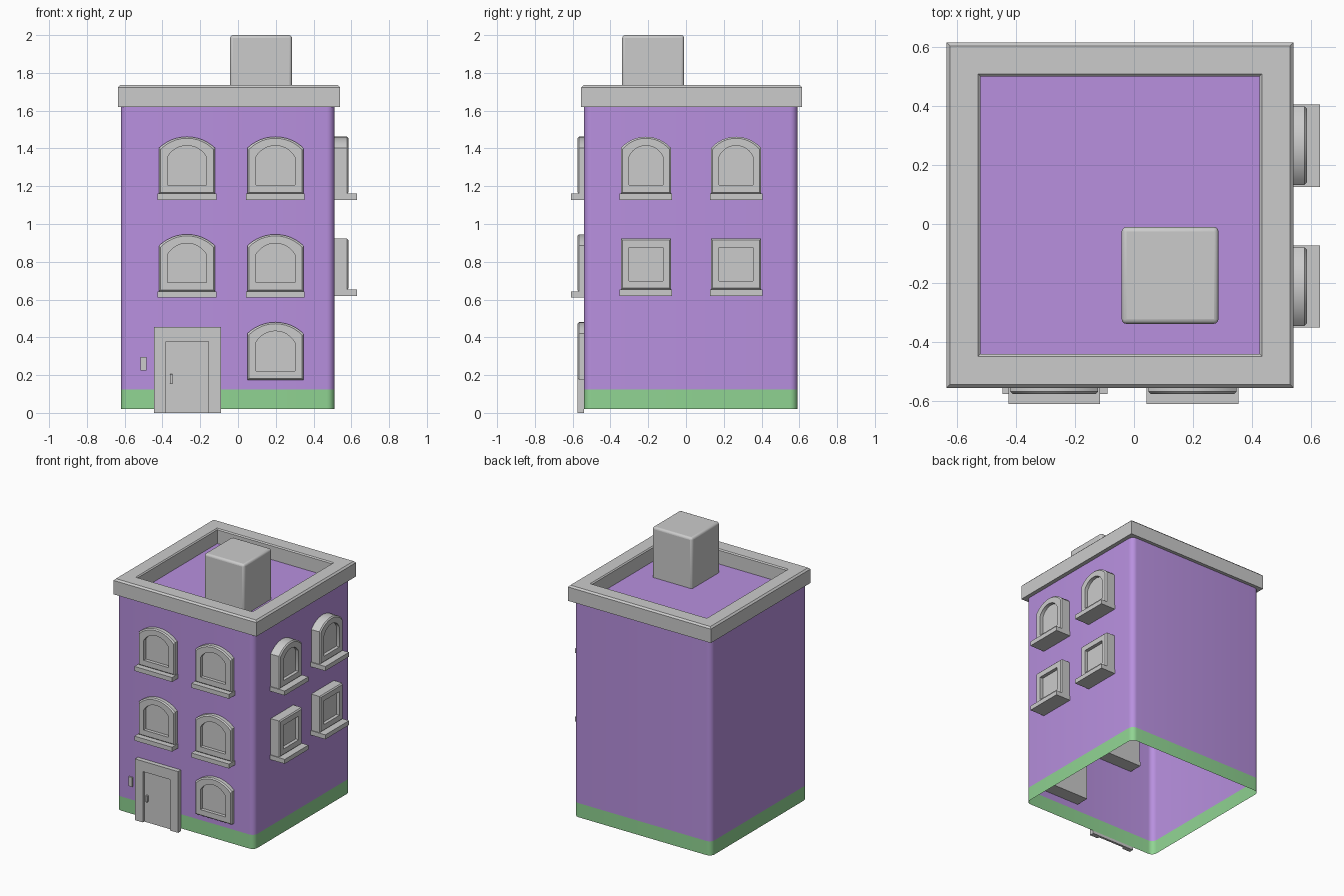
import bpy, bmesh, math
from mathutils import Vector

if "Cube" in bpy.data.objects:
    bpy.data.objects.remove(bpy.data.objects["Cube"])


def material(name, rgb):
    m = bpy.data.materials.new(name)
    m.diffuse_color = (*rgb, 1)
    m.use_nodes = True
    m.node_tree.nodes["Principled BSDF"].inputs["Base Color"].default_value = m.diffuse_color
    return m


PURPLE = material("purple wall", (0.48, 0.28, 0.74))
GREEN = material("green base", (0.28, 0.66, 0.29))


def loft(name, loops, cap_start=True, cap_end=True, closed=False, mat=None):
    """Skin a row of equal-length point loops."""
    bm = bmesh.new()
    rows = [[bm.verts.new(p) for p in loop] for loop in loops]
    pairs = list(zip(rows, rows[1:])) + ([(rows[-1], rows[0])] if closed else [])
    for a, b in pairs:
        n = len(a)
        for i in range(n):
            j = (i + 1) % n
            bm.faces.new((a[i], a[j], b[j], b[i]))
    if cap_start and not closed:
        bm.faces.new(rows[0][::-1])
    if cap_end and not closed:
        bm.faces.new(rows[-1])
    bmesh.ops.recalc_face_normals(bm, faces=bm.faces)
    me = bpy.data.meshes.new(name)
    bm.to_mesh(me)
    bm.free()
    ob = bpy.data.objects.new(name, me)
    bpy.context.collection.objects.link(ob)
    if mat:
        me.materials.append(mat)
    bpy.ops.object.select_all(action='DESELECT')
    ob.select_set(True)
    bpy.context.view_layer.objects.active = ob
    bpy.ops.object.shade_smooth_by_angle(angle=math.radians(32))
    return ob


def rect(x0, x1, y0, y1, z):
    return [(x0, y0, z), (x1, y0, z), (x1, y1, z), (x0, y1, z)]


def box(name, x0, x1, y0, y1, z0, z1, bevel=0.0, segments=2):
    ob = loft(name, [rect(x0, x1, y0, y1, z0), rect(x0, x1, y0, y1, z1)])
    if bevel:
        mod = ob.modifiers.new("bevel", 'BEVEL')
        mod.width, mod.segments = bevel, segments
    return ob


def rounded(x0, x1, y0, y1, z, r=0.04, n=6):
    pts = []
    for cx, cy, start in ((x1 - r, y1 - r, 0), (x0 + r, y1 - r, 90),
                          (x0 + r, y0 + r, 180), (x1 - r, y0 + r, 270)):
        for i in range(n + 1):
            a = math.radians(start + 90 * i / n)
            pts.append((cx + r * math.cos(a), cy + r * math.sin(a), z))
    return pts


def outline(hw, z0, spring, top, n=12):
    """Window outline; a flat top when spring equals top."""
    pts = [(-hw, z0), (hw, z0)]
    rise = top - spring
    if rise < 1e-4:
        return pts + [(hw, top), (-hw, top)]
    r = (hw * hw + rise * rise) / (2 * rise)
    a = math.asin(min(1, hw / r))
    for i in range(n + 1):
        t = a - 2 * a * i / n
        pts.append((r * math.sin(t), top - r + r * math.cos(t)))
    return pts


def window(name, side, c, hw, ihw, z0, top, arched, sill=True):
    # place maps (along wall, outward distance, height) to the chosen wall
    def place(u, d, z):
        return (c + u, -0.54 - d, z) if side == "front" else (0.51 + d, c + u, z)
    out, back, proud = ((0.035, -0.10, 0.07) if side == "front"
                        else (0.075, -0.06, 0.12))
    rise, irise = (0.06, 0.06) if arched else (0, 0)
    b = 0.008
    outer = outline(hw, z0, top - rise, top)
    inset = outline(hw - b, z0 + b, top - rise - b, top - b)
    inner = outline(ihw, z0 + 0.047, top - 0.047 - irise, top - 0.047)
    rows = [(outer, back), (outer, out - b), (inset, out), (inner, out), (inner, out - 0.025)]
    loft(name + "_frame", [[place(u, d, z) for u, z in prof] for prof, d in rows])
    if sill:
        s = hw + 0.006
        loft(name + "_sill", [[place(-s, d, z0 - 0.032), place(s, d, z0 - 0.032),
                               place(s, d, z0 + 0.001), place(-s, d, z0 + 0.001)]
                              for d in (back, proud)])


# hollow wall shell, open at the bottom, with flat roof
W = (-0.62, 0.51, -0.54, 0.59)
loft("base_band", [rounded(*W, 0.02), rounded(*W, 0.125)], False, False, mat=GREEN)
loft("walls_and_roof", [rounded(*W, 0.125), rounded(*W, 1.625)], False, True, mat=PURPLE)

# parapet ring around the roof
def ring(outer_in, z):
    return rect(-0.635 + outer_in, 0.54 - outer_in, -0.555 + outer_in, 0.615 - outer_in, z)


loft("parapet", [ring(0, 1.62), ring(0, 1.723), ring(0.012, 1.735),
                 ring(0.107, 1.735), ring(0.115, 1.727), ring(0.115, 1.62)], closed=True)

# roof box
box("chimney", -0.042, 0.286, -0.338, -0.01, 1.60, 2.0, 0.016, 3)

# front windows
for row, (z0, top) in enumerate(((0.175, 0.48), (0.642, 0.945), (1.16, 1.462))):
    for col, cx in enumerate((-0.27, 0.198)):
        if row or col:
            window(f"front_window_{row}_{col}", "front", cx, 0.149, 0.103,
                   z0, top, True, row > 0)

# right side windows
for col, cy in enumerate((-0.212, 0.265)):
    window(f"side_window_upper_{col}", "right", cy, 0.133, 0.09, 1.16, 1.462, True)
    window(f"side_window_lower_{col}", "right", cy, 0.133, 0.09, 0.652, 0.922, False)

# door: frame, recessed leaf, handle
frame = [(-0.445, 0), (-0.38, 0), (-0.38, 0.378), (-0.157, 0.378),
         (-0.157, 0), (-0.09, 0), (-0.09, 0.455), (-0.445, 0.455)]
loft("door_frame", [[(x, y, z) for x, z in frame] for y in (-0.541, -0.575)])
box("door_leaf", -0.38, -0.157, -0.558, -0.541, 0.0, 0.378)
box("door_handle", -0.361, -0.346, -0.572, -0.557, 0.155, 0.205, 0.003)

# doorbell
box("doorbell", -0.515, -0.485, -0.55, -0.541, 0.225, 0.295)
